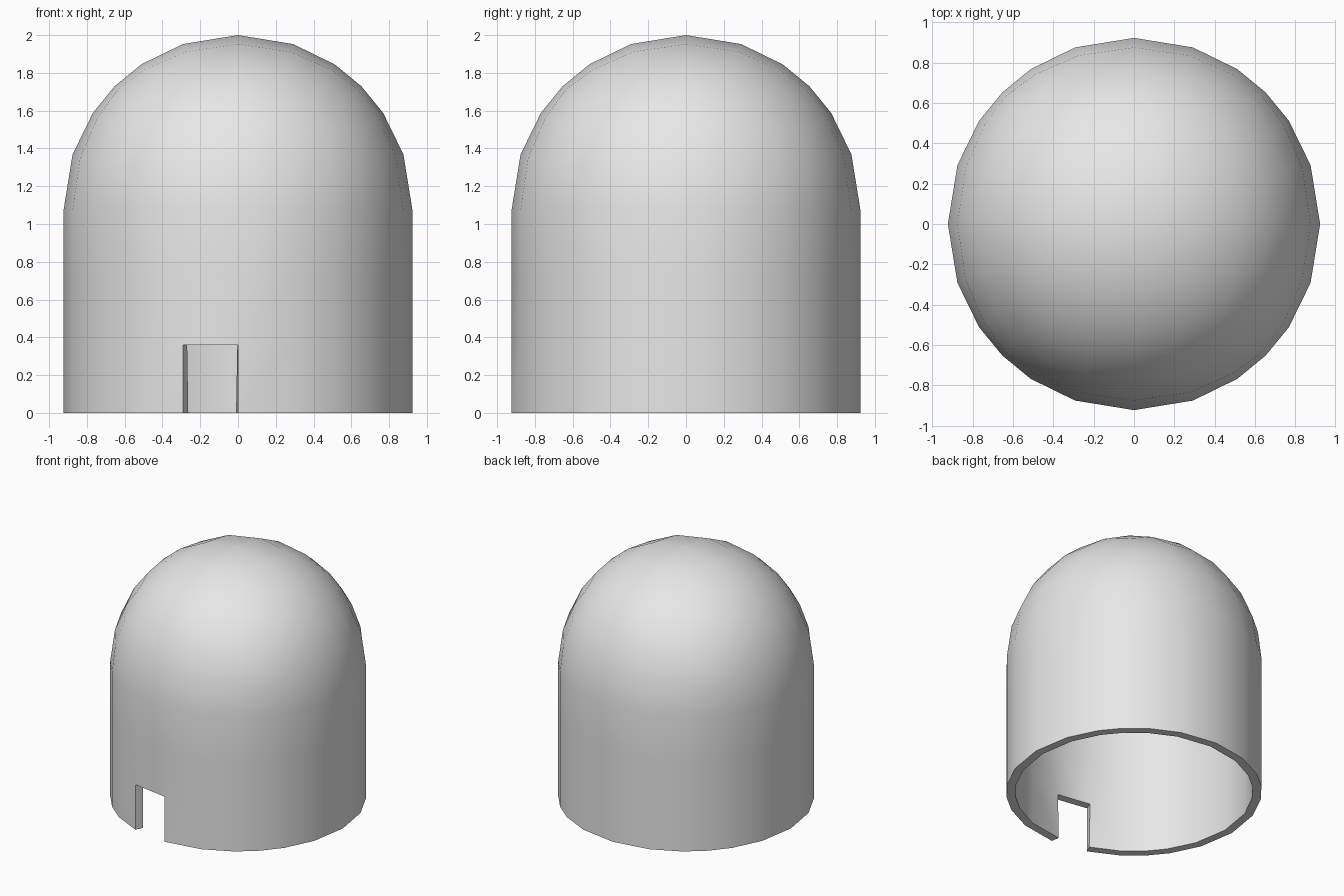
import bpy
import bmesh
import math

RADIUS = 0.923
WALL_HEIGHT = 2 - RADIUS
WALL_ROWS = 3
THICKNESS = 0.065

default_cube = bpy.data.objects.get("Cube")
if default_cube:
    bpy.data.objects.remove(default_cube, do_unlink=True)

grey = bpy.data.materials.new("light_grey")
grey.use_nodes = True
grey.diffuse_color = (0.8, 0.8, 0.8, 1)
grey.node_tree.nodes["Principled BSDF"].inputs["Base Color"].default_value = (0.8, 0.8, 0.8, 1)

# Dome: the upper half of a gridded cube pushed out to a sphere
bm = bmesh.new()
bmesh.ops.create_cube(bm, size=2)
bmesh.ops.subdivide_edges(bm, edges=bm.edges[:], cuts=5, use_grid_fill=True)
lower = [f for f in bm.faces if f.calc_center_median().z < 0]
bmesh.ops.delete(bm, geom=lower, context='FACES')
for v in bm.verts:
    v.co = v.co.normalized() * RADIUS
    v.co.z += WALL_HEIGHT

# Wall: the open rim extruded straight down in even rows
rim = [e for e in bm.edges if e.is_boundary]
for row in range(WALL_ROWS):
    new = bmesh.ops.extrude_edge_only(bm, edges=rim)["geom"]
    rim = [g for g in new if isinstance(g, bmesh.types.BMEdge) and g.is_boundary]
    for v in {v for e in rim for v in e.verts}:
        v.co.z = WALL_HEIGHT * (1 - (row + 1) / WALL_ROWS)
bmesh.ops.recalc_face_normals(bm, faces=bm.faces[:])

# Doorway: one panel left out of the bottom row, just right of the front centre
door = []
for f in bm.faces:
    c = f.calc_center_median()
    if c.z < WALL_HEIGHT / WALL_ROWS and c.y < 0 and -0.25 < c.x < 0:
        door.append(f)
bmesh.ops.delete(bm, geom=door, context='FACES')

mesh = bpy.data.meshes.new("domed_shell")
bm.to_mesh(mesh)
bm.free()
mesh.materials.append(grey)
shell = bpy.data.objects.new("domed_shell", mesh)
bpy.context.collection.objects.link(shell)

# Wall thickness, added inwards
solid = shell.modifiers.new("thickness", 'SOLIDIFY')
solid.thickness = THICKNESS
solid.offset = -1

bpy.ops.object.select_all(action='DESELECT')
shell.select_set(True)
bpy.context.view_layer.objects.active = shell
bpy.ops.object.modifier_apply(modifier=solid.name)
bpy.ops.object.shade_smooth_by_angle(angle=math.radians(35))
